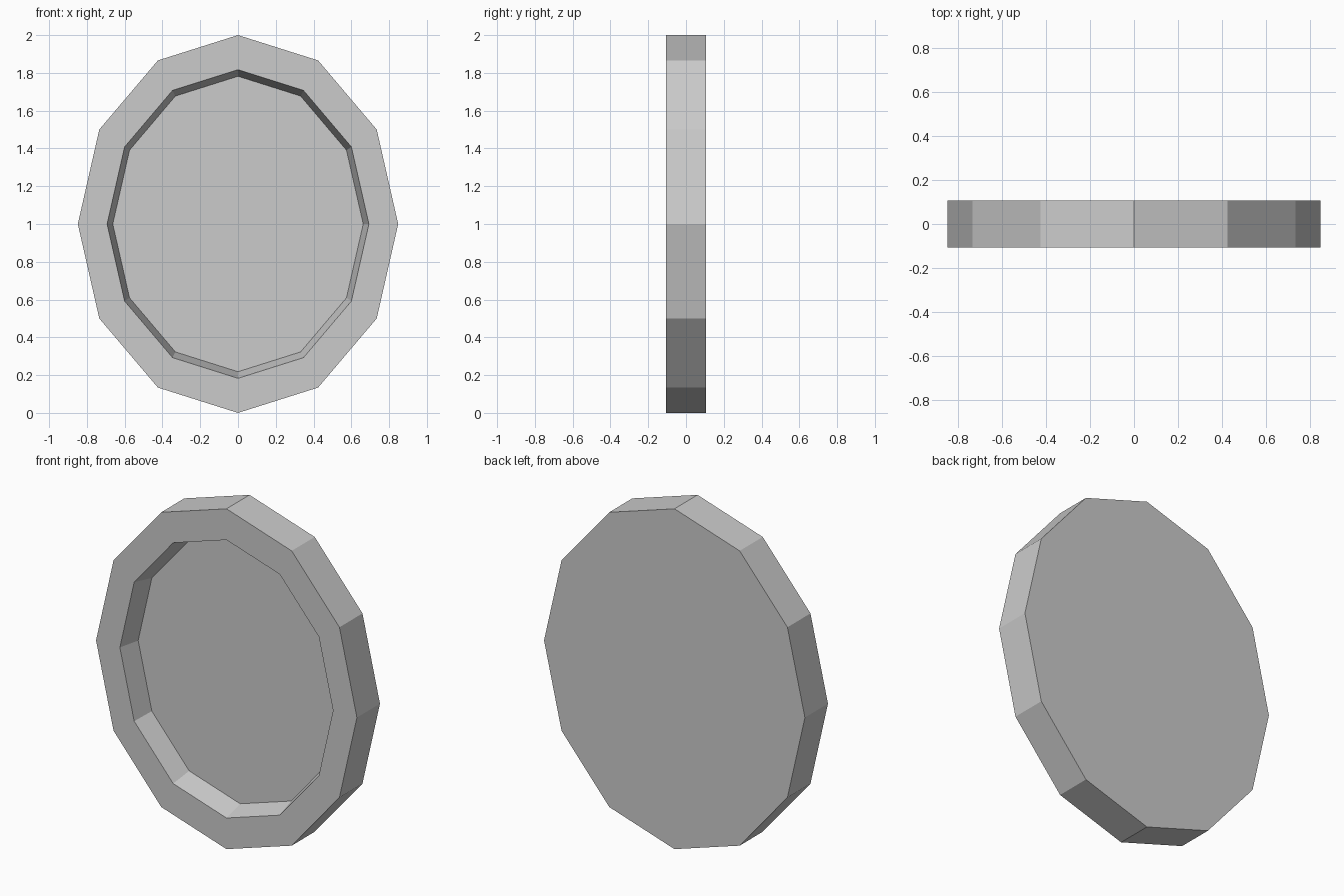
import bpy
import bmesh
import math

SIDES = 12

cube = bpy.data.objects.get("Cube")
if cube:
    bpy.data.objects.remove(cube, do_unlink=True)

grey = bpy.data.materials.new("plain grey")
grey.use_nodes = True
colour = (0.6, 0.6, 0.6, 1.0)
grey.diffuse_color = colour
grey.node_tree.nodes["Principled BSDF"].inputs["Base Color"].default_value = colour


def oval_ring(bm, rx, rz, y):
    """Twelve-sided oval standing upright at depth y."""
    angles = [math.tau * i / SIDES for i in range(SIDES)]
    return [bm.verts.new((rx * math.cos(a), y, 1 + rz * math.sin(a))) for a in angles]


# Rings from the back panel, round the rim, down to the recessed floor
profile = [
    (0.848, 1.0, 0.107),
    (0.848, 1.0, -0.107),
    (0.693, 0.817, -0.107),
    (0.663, 0.782, 0.02),
]
bm = bmesh.new()
rings = [oval_ring(bm, *p) for p in profile]
for a, b in zip(rings, rings[1:]):
    for i in range(SIDES):
        j = (i + 1) % SIDES
        bm.faces.new((a[i], a[j], b[j], b[i]))
bm.faces.new(rings[0])
bm.faces.new(rings[-1])
bmesh.ops.recalc_face_normals(bm, faces=bm.faces)

mesh = bpy.data.meshes.new("oval_frame")
bm.to_mesh(mesh)
bm.free()
mesh.materials.append(grey)
frame = bpy.data.objects.new("oval_frame", mesh)
bpy.context.collection.objects.link(frame)
